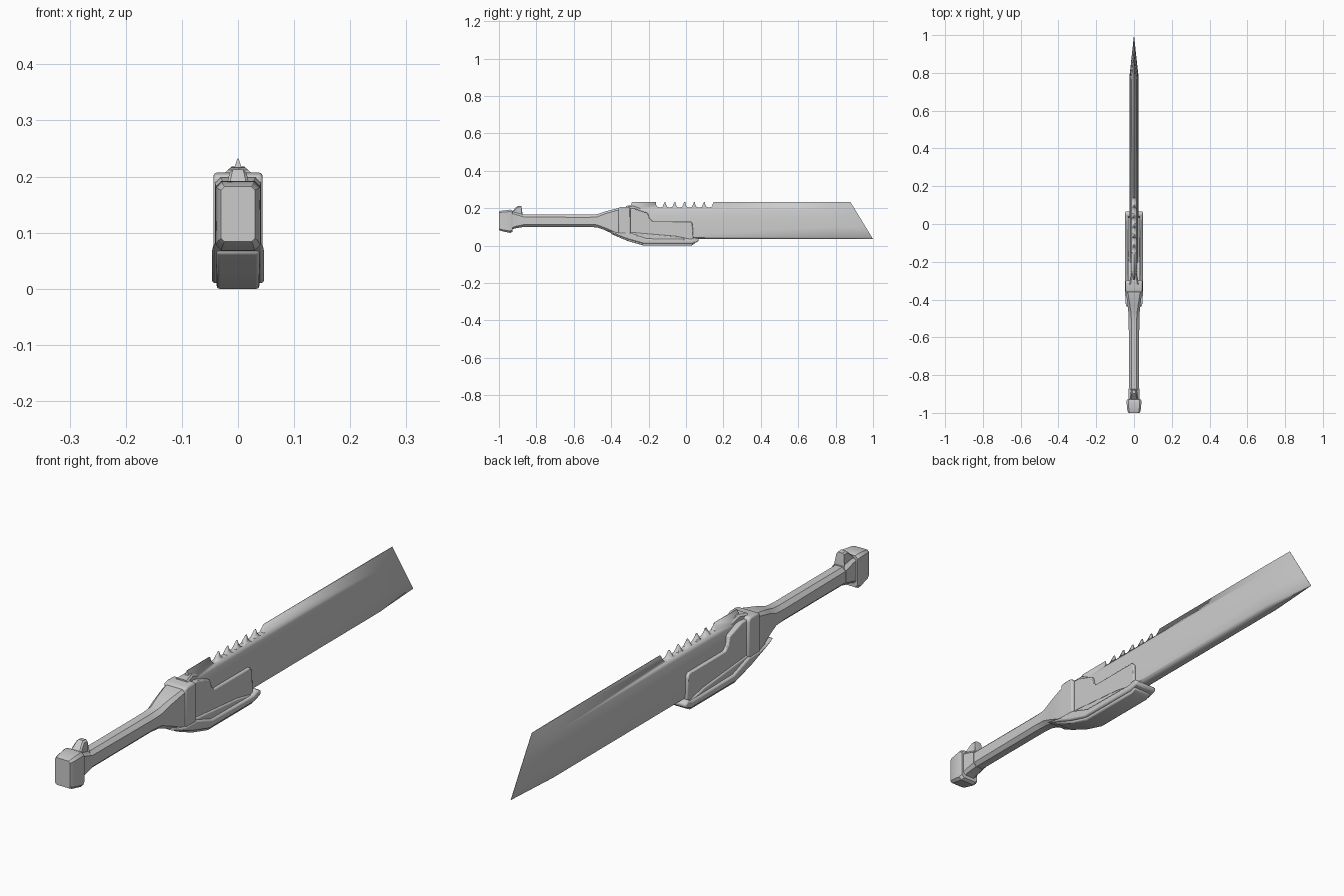
import bpy, bmesh, math


def make_object(name, bm, bevel=0.0, angle=35):
    bmesh.ops.recalc_face_normals(bm, faces=bm.faces)
    me = bpy.data.meshes.new(name)
    bm.to_mesh(me)
    bm.free()
    ob = bpy.data.objects.new(name, me)
    bpy.context.collection.objects.link(ob)
    if bevel:
        m = ob.modifiers.new("bevel", 'BEVEL')
        m.width = bevel
        m.segments = 2
        m.limit_method = 'ANGLE'
        m.angle_limit = math.radians(30)
    bpy.ops.object.select_all(action='DESELECT')
    ob.select_set(True)
    bpy.context.view_layer.objects.active = ob
    bpy.ops.object.shade_smooth_by_angle(angle=math.radians(angle))
    return ob


def bridge(bm, rings):
    """Skin closed rings of equal size and cap both ends."""
    rings = [[bm.verts.new(p) for p in r] for r in rings]
    n = len(rings[0])
    for a, b in zip(rings, rings[1:]):
        for i in range(n):
            j = (i + 1) % n
            bm.faces.new((a[i], a[j], b[j], b[i]))
    bm.faces.new(rings[0])
    bm.faces.new(rings[-1][::-1])


def loft(name, sections, bevel=0.0):
    """Chamfered rectangles along y: (y, z low, z high, half width, chamfer)."""
    bm = bmesh.new()
    rings = []
    for y, lo, hi, w, c in sections:
        right = [(w - c, lo), (w, lo + c), (w, hi - c), (w - c, hi)]
        left = [(-x, z) for x, z in reversed(right)]
        rings.append([(x, y, z) for x, z in right + left])
    bridge(bm, rings)
    return make_object(name, bm, bevel)


def prism(name, profile, w, bevel=0.0):
    """Side profile in (y, z), extruded symmetrically across x."""
    bm = bmesh.new()
    bridge(bm, [[(x, y, z) for y, z in profile] for x in (-w, w)])
    return make_object(name, bm, bevel)


# blade: wedge section, thinned to a slanted edge at the tip
section = [(0.035, 0.014), (0.043, 0.024), (0.10, 0.0235), (0.15, 0.021),
           (0.19, 0.015), (0.232, 0.0012)]


def blade_ring(y_low, y_high, scale):
    right = [(w * scale, y_low + (y_high - y_low) * (z - 0.035) / 0.197, z)
             for z, w in section]
    return right + [(-x, y, z) for x, y, z in reversed(right)]


bm = bmesh.new()
bridge(bm, [blade_ring(-0.33, -0.29, 1), blade_ring(0.78, 0.76, 1),
            blade_ring(1.0, 0.88, 0.02)])
blade = make_object("blade", bm, angle=40)

# saw notches along the spine
bm = bmesh.new()
for k in range(6):
    y = -0.162 + k * 0.0525
    notch = [(y, 0.26), (y + 0.001, 0.222), (y + 0.008, 0.208), (y + 0.02, 0.204),
             (y + 0.036, 0.206), (y + 0.039, 0.213), (y + 0.047, 0.232), (y + 0.047, 0.26)]
    bridge(bm, [[(x, a, b) for a, b in notch] for x in (-0.06, 0.06)])
cutter = make_object("notch_cutter", bm)
cutter.hide_render = True
cutter.hide_viewport = True
cut = blade.modifiers.new("notches", 'BOOLEAN')
cut.object = cutter
cut.operation = 'DIFFERENCE'
cut.solver = 'EXACT'

# grip flaring into the collar
loft("grip", [(-0.93, 0.10, 0.165, 0.026, 0.012), (-0.52, 0.10, 0.165, 0.028, 0.014),
              (-0.475, 0.097, 0.168, 0.029, 0.014), (-0.43, 0.082, 0.183, 0.034, 0.012),
              (-0.37, 0.058, 0.198, 0.041, 0.010), (-0.34, 0.05, 0.20, 0.041, 0.010)])

# collar where the blade enters
prism("collar", [(-0.362, 0.055), (-0.362, 0.202), (-0.345, 0.207), (-0.305, 0.207),
                 (-0.297, 0.195), (-0.297, 0.03)], 0.044, 0.006)
loft("collar_ramp", [(-0.32, 0.17, 0.212, 0.024, 0.006), (-0.28, 0.17, 0.218, 0.017, 0.006),
                     (-0.235, 0.17, 0.20, 0.012, 0.005)])

# side cheek with stepped upper edge
prism("cheek_plate", [(-0.31, 0.06), (-0.31, 0.198), (-0.275, 0.198), (-0.205, 0.175),
                      (-0.195, 0.145), (-0.18, 0.13), (0.025, 0.13), (0.035, 0.118),
                      (0.04, 0.025), (-0.2, 0.025)], 0.033, 0.004)

# raised rim sweeping under the cheek
prism("lower_rim", [(-0.44, 0.083), (-0.36, 0.068), (-0.297, 0.067), (-0.21, 0.037),
                    (0.025, 0.034), (0.05, 0.044), (0.068, 0.036), (0.066, 0.021),
                    (0.03, 0.010), (-0.225, 0.010), (-0.31, 0.034), (-0.38, 0.06)], 0.0465, 0.006)
prism("keel", [(-0.40, 0.08), (-0.05, 0.05), (0.045, 0.03), (0.05, 0.012), (0.028, 0.0),
               (-0.225, 0.0), (-0.31, 0.024), (-0.40, 0.062)], 0.038, 0.005)

# pommel, its neck and the hook on top
loft("pommel", [(-1.0, 0.084, 0.182, 0.030, 0.006), (-0.988, 0.078, 0.186, 0.035, 0.008),
                (-0.94, 0.068, 0.192, 0.040, 0.010), (-0.928, 0.074, 0.188, 0.036, 0.010)])
loft("pommel_neck", [(-0.935, 0.084, 0.182, 0.030, 0.010), (-0.915, 0.092, 0.178, 0.029, 0.010),
                     (-0.872, 0.099, 0.167, 0.028, 0.012)])
loft("pommel_hook", [(-0.93, 0.15, 0.182, 0.022, 0.006), (-0.908, 0.15, 0.205, 0.017, 0.006),
                     (-0.898, 0.15, 0.213, 0.015, 0.006), (-0.880, 0.15, 0.211, 0.015, 0.006),
                     (-0.874, 0.15, 0.168, 0.021, 0.006)])
